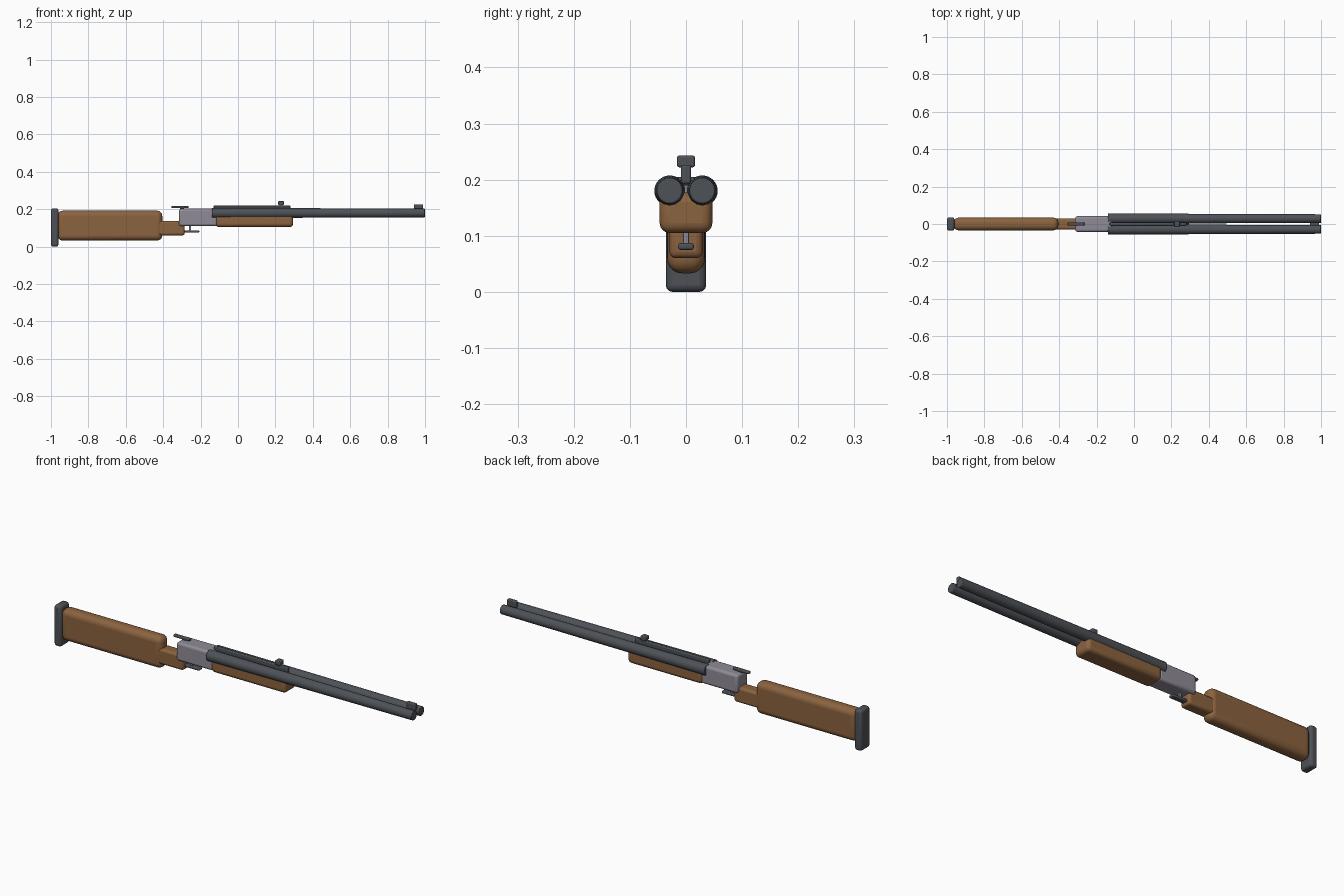
import bpy
import bmesh
import math
from mathutils import Matrix, Vector

old = bpy.data.objects.get("Cube")
if old:
    bpy.data.objects.remove(old)


def material(name, rgb):
    m = bpy.data.materials.new(name)
    m.use_nodes = True
    m.diffuse_color = (*rgb, 1)
    m.node_tree.nodes["Principled BSDF"].inputs["Base Color"].default_value = (*rgb, 1)
    return m


WOOD = material("walnut_wood", (0.26, 0.125, 0.05))
STEEL = material("blued_steel", (0.075, 0.083, 0.095))
SILVER = material("silver_receiver", (0.28, 0.26, 0.31))


def finish(bm, name, mat, bevel, segments):
    mesh = bpy.data.meshes.new(name)
    bm.to_mesh(mesh)
    bm.free()
    mesh.materials.append(mat)
    obj = bpy.data.objects.new(name, mesh)
    bpy.context.collection.objects.link(obj)
    if bevel:
        mod = obj.modifiers.new("Rounded edges", 'BEVEL')
        mod.width = bevel
        mod.segments = segments
        mod.limit_method = 'ANGLE'
    bpy.ops.object.select_all(action='DESELECT')
    obj.select_set(True)
    bpy.context.view_layer.objects.active = obj
    bpy.ops.object.shade_smooth_by_angle(angle=math.radians(35))
    return obj


def block(name, mat, x, z, half_width, bevel=0.004, segments=3):
    """Rounded box between two x and two z limits, centred on y."""
    bm = bmesh.new()
    bmesh.ops.create_cube(bm, size=1)
    size = Vector((x[1] - x[0], half_width * 2, z[1] - z[0]))
    centre = Vector((sum(x) / 2, 0, sum(z) / 2))
    for v in bm.verts:
        v.co = v.co * size + centre
    return finish(bm, name, mat, bevel, segments)


def tube(name, mat, x, y, z, r_back, r_front):
    """Tapered round bar along x."""
    bm = bmesh.new()
    turn = Matrix.Translation((sum(x) / 2, y, z)) @ Matrix.Rotation(math.pi / 2, 4, 'Y')
    bmesh.ops.create_cone(bm, cap_ends=True, segments=32, radius1=r_back,
                          radius2=r_front, depth=x[1] - x[0], matrix=turn)
    return finish(bm, name, mat, 0.003, 2)


# Shoulder stock and grip
block("butt_pad", STEEL, (-1, -0.96), (0, 0.205), 0.036, 0.012)
block("stock", WOOD, (-0.965, -0.405), (0.033, 0.192), 0.034, 0.027, 5)
block("grip", WOOD, (-0.44, -0.285), (0.06, 0.138), 0.03, 0.012)

# Action
block("receiver", SILVER, (-0.315, -0.11), (0.11, 0.203), 0.042, 0.012)
block("top_lever", STEEL, (-0.355, -0.265), (0.206, 0.218), 0.009)
block("top_lever_post", STEEL, (-0.31, -0.29), (0.195, 0.21), 0.005, 0.002)
block("trigger_guard", STEEL, (-0.298, -0.207), (0.075, 0.087), 0.014)
block("trigger", SILVER, (-0.262, -0.25), (0.08, 0.118), 0.005, 0.002)

# Forend and twin barrels
block("forend", WOOD, (-0.12, 0.295), (0.105, 0.177), 0.047, 0.018, 4)
for side, y in (("left", 0.029), ("right", -0.029)):
    tube(side + "_barrel", STEEL, (-0.14, 1), y, 0.18, 0.0275, 0.023)

# Rib and sights
block("barrel_rib", STEEL, (-0.13, 0.28), (0.19, 0.219), 0.008)
block("rear_sight_post", STEEL, (0.222, 0.238), (0.21, 0.23), 0.008, 0.002)
block("rear_sight", STEEL, (0.215, 0.245), (0.222, 0.243), 0.016)
block("front_sight", STEEL, (0.94, 0.99), (0.193, 0.226), 0.009)
